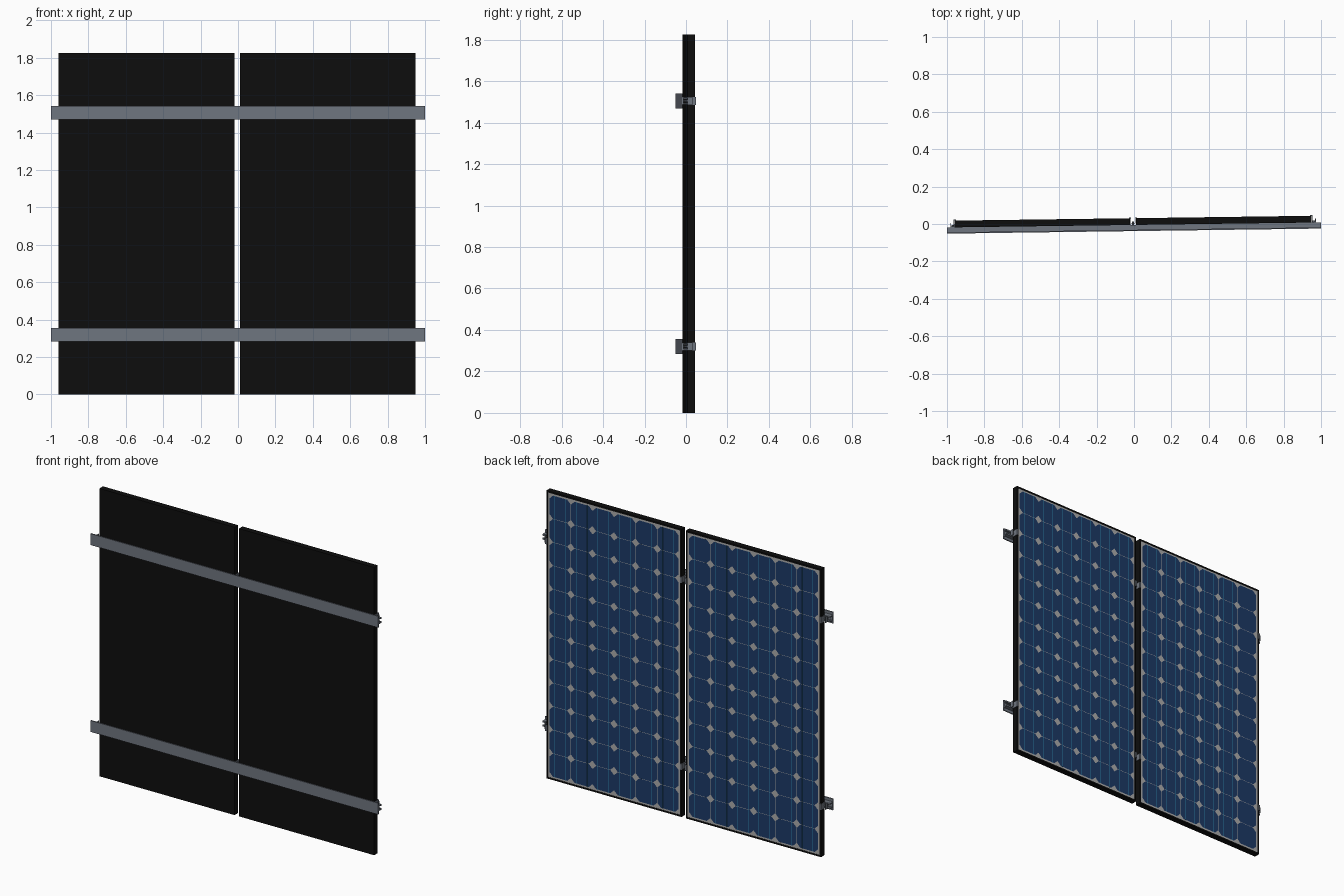
import bpy, bmesh, math
from mathutils import Matrix, Vector

if "Cube" in bpy.data.objects:
    bpy.data.objects.remove(bpy.data.objects["Cube"])

TILT = Matrix.Rotation(0.0135, 4, 'Z')   # whole array is turned very slightly
H = 1.825                                # panel height
Y0, Y1 = -0.005, 0.031                   # panel back and glass side
PW = 0.94                                # panel width
RAILS = (0.32, 1.505)
MID_X = -0.005


def material(name, rgb):
    m = bpy.data.materials.new(name)
    m.diffuse_color = (*rgb, 1)
    m.use_nodes = True
    m.node_tree.nodes["Principled BSDF"].inputs["Base Color"].default_value = m.diffuse_color
    return m


BLACK = material("black_frame", (0.004, 0.004, 0.004))
STEEL = material("grey_metal", (0.16, 0.18, 0.215))
SHEET = material("light_grey_sheet", (0.42, 0.42, 0.42))
BLUE = material("cell_blue", (0.012, 0.042, 0.135))
BUS = material("busbar_light_blue", (0.03, 0.25, 0.45))


def finish(name, bm, *mats):
    bmesh.ops.transform(bm, matrix=TILT, verts=bm.verts)
    me = bpy.data.meshes.new(name)
    bm.to_mesh(me)
    bm.free()
    for m in mats:
        me.materials.append(m)
    ob = bpy.data.objects.new(name, me)
    bpy.context.collection.objects.link(ob)
    return ob


def prism(bm, points, direction):
    """Extrude a closed outline of 3D points along a direction."""
    f = bm.faces.new([bm.verts.new(p) for p in points])
    r = bmesh.ops.extrude_face_region(bm, geom=[f], use_keep_orig=True)
    verts = [v for v in r["geom"] if isinstance(v, bmesh.types.BMVert)]
    bmesh.ops.translate(bm, verts=verts, vec=Vector(direction))
    bmesh.ops.recalc_face_normals(bm, faces=bm.faces)


def box(bm, x0, x1, y0, y1, z0, z1):
    prism(bm, [(x0, y0, z0), (x1, y0, z0), (x1, y0, z1), (x0, y0, z1)], (0, y1 - y0, 0))


def panel(side, x0):
    # frame with a recessed light sheet on the sunny side
    bm = bmesh.new()
    box(bm, x0, x0 + PW, Y0, Y1, 0, H)
    bm.normal_update()
    glass = max(bm.faces, key=lambda f: f.normal.y)
    bmesh.ops.inset_region(bm, faces=[glass], thickness=0.014)
    r = bmesh.ops.inset_region(bm, faces=[glass], thickness=0.0005, depth=-0.002)
    glass.material_index = 1
    finish(side + "_panel_frame", bm, BLACK, SHEET)

    # 6 x 12 cells with clipped corners
    m = 0.02
    cw, ch = (PW - 2 * m) / 6, (H - 2 * m) / 12
    g, c = 0.0012, 0.024
    yc = Y1 - 0.0018
    bm = bmesh.new()
    for i in range(6):
        for j in range(12):
            a, b = x0 + m + i * cw + g, x0 + m + (i + 1) * cw - g
            d, e = m + j * ch + g, m + (j + 1) * ch - g
            pts = [(a + c, d), (b - c, d), (b, d + c), (b, e - c),
                   (b - c, e), (a + c, e), (a, e - c), (a, d + c)]
            f = bm.faces.new([bm.verts.new((x, yc + 0.0006, z)) for x, z in reversed(pts)])
            f.normal_update()
            if f.normal.y < 0:
                f.normal_flip()
    finish(side + "_solar_cells", bm, BLUE)

    # two thin busbars per column
    bm = bmesh.new()
    for i in range(6):
        for t in (0.25, 0.75):
            x = x0 + m + (i + t) * cw
            box(bm, x - 0.0013, x + 0.0013, yc, yc + 0.0012, m, H - m)
    finish(side + "_busbars", bm, BUS)


panel("left", MID_X - 0.015 - PW)
panel("right", MID_X + 0.015)

# mounting rails: wide front flange, narrow slotted channel behind
half = [(-0.038, 0.036), (-0.031, 0.036), (-0.031, 0.018), (-0.005, 0.018),
        (-0.005, 0.007), (-0.009, 0.007), (-0.009, 0.013), (-0.026, 0.013)]
outline = half + [(y, -z) for y, z in reversed(half)]
for n, zc in zip(("lower", "upper"), RAILS):
    bm = bmesh.new()
    prism(bm, [(-1, y, zc + z) for y, z in outline], (2, 0, 0))
    finish(n + "_rail", bm, STEEL)

    # end clamps: foot, wall against the panel edge, lip over the frame
    for side, s in (("left", -1), ("right", 1)):
        e = MID_X + s * (0.015 + PW)
        prof = [(-0.008, 0.036), (0.004, 0.036), (0.004, Y0 + 0.004), (0.018, Y0 + 0.004),
                (0.018, 0.018), (0.022, 0.018), (0.022, Y0), (0.001, Y0),
                (0.001, Y1), (-0.008, Y1)]
        bm = bmesh.new()
        prism(bm, [(e + s * x, y, zc - 0.019) for x, y in prof], (0, 0, 0.038))
        finish(f"{n}_{side}_end_clamp", bm, STEEL)

    # middle clamp: channel in the gap with a lip on each panel
    hp = [(0.022, 0.031), (0.022, 0.035), (0.010, 0.035), (0.010, 0.006)]
    lo = [(0.014, 0.002), (0.014, 0.031)]
    prof = hp + [(-x, y) for x, y in reversed(hp)] + [(-x, y) for x, y in reversed(lo)] + lo
    bm = bmesh.new()
    prism(bm, [(MID_X + x, y, zc - 0.019) for x, y in prof], (0, 0, 0.038))
    finish(n + "_middle_clamp", bm, STEEL)

    # clamp bolts
    bm = bmesh.new()
    for x, top in ((MID_X, 0.014), (MID_X - 0.966, 0.007), (MID_X + 0.966, 0.007)):
        prism(bm, [(x + 0.006 * math.cos(k * math.pi / 3), -0.02, zc + 0.006 * math.sin(k * math.pi / 3))
                   for k in range(6)], (0, top + 0.02, 0))
    finish(n + "_clamp_bolts", bm, STEEL)
